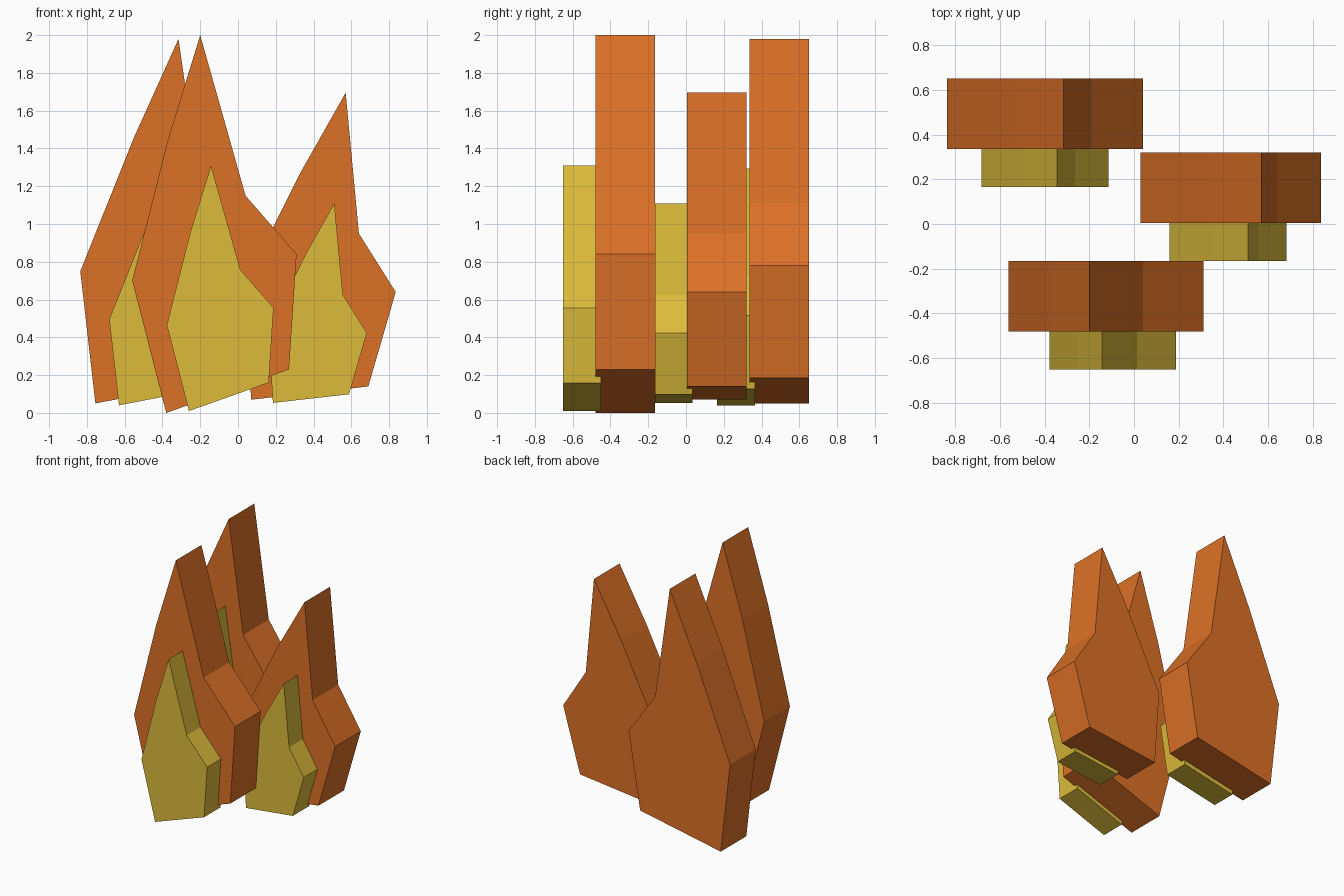
import bpy
import bmesh

if "Cube" in bpy.data.objects:
    bpy.data.objects.remove(bpy.data.objects["Cube"])


def material(name, rgb):
    m = bpy.data.materials.new(name)
    m.diffuse_color = (*rgb, 1)
    m.use_nodes = True
    m.node_tree.nodes["Principled BSDF"].inputs["Base Color"].default_value = m.diffuse_color
    return m


ORANGE = material("flame_orange", (0.72, 0.165, 0.02))
YELLOW = material("flame_yellow", (0.72, 0.50, 0.044))


def prism(name, outline, y_front, y_back, mat):
    """Extrude an x-z outline (counter-clockwise from the front) along y."""
    bm = bmesh.new()
    face = bm.faces.new([bm.verts.new((x, y_front, z)) for x, z in outline])
    ext = bmesh.ops.extrude_face_region(bm, geom=[face], use_keep_orig=True)
    moved = [g for g in ext["geom"] if isinstance(g, bmesh.types.BMVert)]
    bmesh.ops.translate(bm, verts=moved, vec=(0, y_back - y_front, 0))
    bmesh.ops.recalc_face_normals(bm, faces=bm.faces)
    mesh = bpy.data.meshes.new(name)
    bm.to_mesh(mesh)
    bm.free()
    mesh.materials.append(mat)
    bpy.context.collection.objects.link(bpy.data.objects.new(name, mesh))


# Each flame: name, front of outer slab, foot of inner flame, outer outline
FLAMES = [
    ("center", -0.48, (-0.26, 0.01),
     [(-0.38, 0.0), (0.27, 0.23), (0.31, 0.84), (0.04, 1.15),
      (-0.20, 2.0), (-0.37, 1.45), (-0.56, 0.70)]),
    ("right", 0.005, (0.185, 0.053),
     [(0.07, 0.07), (0.69, 0.14), (0.835, 0.64), (0.64, 0.95),
      (0.57, 1.695), (0.335, 1.28), (0.03, 0.67)]),
    ("left", 0.335, (-0.63, 0.04),
     [(-0.755, 0.05), (-0.06, 0.185), (0.04, 0.78), (-0.19, 1.11),
      (-0.315, 1.98), (-0.55, 1.46), (-0.835, 0.75)]),
]
INNER_SCALE = 0.65

for name, y, (fx, fz), outline in FLAMES:
    # Thick orange outer flame
    prism(f"{name}_outer_flame", outline, y, y + 0.315, ORANGE)
    # Smaller yellow core, partly sunk into the outer flame's front
    x0, z0 = outline[0]
    core = [(fx + INNER_SCALE * (px - x0), fz + INNER_SCALE * (pz - z0))
            for px, pz in outline]
    prism(f"{name}_inner_flame", core, y - 0.17, y + 0.03, YELLOW)
